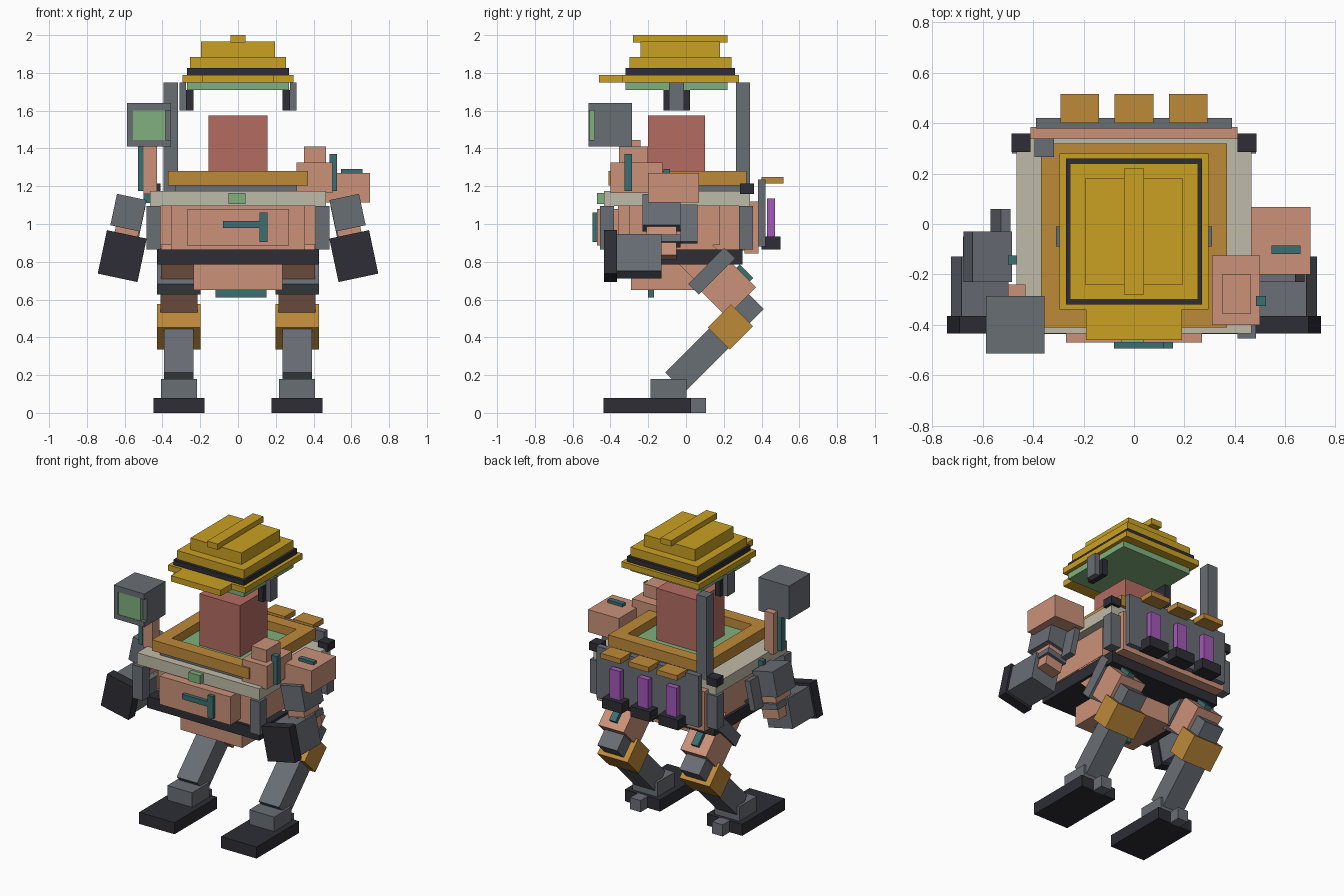
import bpy
import bmesh
from math import radians
from mathutils import Matrix, Vector

default_cube = bpy.data.objects.get("Cube")
if default_cube:
    bpy.data.objects.remove(default_cube, do_unlink=True)


def material(name, hex_code):
    """Make a flat material from a display colour."""
    values = [int(hex_code[i:i + 2], 16) / 255 for i in (0, 2, 4)]
    linear = [((v + 0.055) / 1.055) ** 2.4 for v in values] + [1]
    mat = bpy.data.materials.new(name)
    mat.use_nodes = True
    mat.diffuse_color = linear
    shader = next(n for n in mat.node_tree.nodes if n.type == "BSDF_PRINCIPLED")
    shader.inputs["Base Color"].default_value = linear
    return mat


GOLD = material("yellow gold", "CAA022")
ORANGE = material("orange brown", "BE8A3A")
DARK = material("dark charcoal", "2D2D35")
GREY = material("steel grey", "696E75")
BEIGE = material("pale beige", "C0BBA9")
GREEN = material("soft green", "80B07C")
RED = material("brick red", "B46C62")
TEAL = material("dark teal", "3C6E72")
PURPLE = material("bright purple", "A358B8")
SALMON = material("salmon", "CB927A")


def block(name, mat, centre, size, axis="X", angle=0):
    """Add a box by centre and size, turned about its own centre."""
    bm = bmesh.new()
    bmesh.ops.create_cube(bm, size=1)
    bmesh.ops.scale(bm, vec=Vector(size), verts=bm.verts)
    mesh = bpy.data.meshes.new(name)
    bm.to_mesh(mesh)
    bm.free()
    mesh.materials.append(mat)
    obj = bpy.data.objects.new(name, mesh)
    obj.matrix_world = Matrix.Translation(centre) @ Matrix.Rotation(radians(angle), 4, axis)
    bpy.context.collection.objects.link(obj)
    return obj


def box(name, mat, x, y, z):
    """Add an upright box from its ranges."""
    spans = (x, y, z)
    return block(name, mat, [(a + b) / 2 for a, b in spans], [b - a for a, b in spans])


def centred(name, mat, half_width, y, z):
    """Add an upright box that is symmetric left to right."""
    return box(name, mat, (-half_width, half_width), y, z)


def pair(name, mat, x, y, z):
    """Add an upright box and its mirror image."""
    box("left_" + name, mat, x, y, z)
    box("right_" + name, mat, (-x[1], -x[0]), y, z)


# Stepped hat with band, visor and side lugs
centred("hat_ridge", GOLD, 0.04, (-0.28, 0.22), (1.96, 2))
centred("hat_upper_tier", GOLD, 0.195, (-0.24, 0.18), (1.88, 1.965))
centred("hat_lower_tier", GOLD, 0.255, (-0.3, 0.24), (1.82, 1.885))
centred("hat_band", DARK, 0.27, (-0.32, 0.26), (1.79, 1.825))
centred("hat_brim", GOLD, 0.295, (-0.34, 0.28), (1.75, 1.79))
centred("hat_visor", GOLD, 0.19, (-0.46, -0.34), (1.75, 1.79))
centred("hat_underside", GREEN, 0.27, (-0.32, 0.22), (1.71, 1.75))
pair("hat_lug", DARK, (0.235, 0.275), (-0.12, 0.02), (1.6, 1.71))
pair("hat_lug_plate", GREY, (0.275, 0.31), (-0.09, -0.01), (1.6, 1.75))

# Head block standing in a framed cockpit
centred("head", RED, 0.155, (-0.2, 0.1), (1.2, 1.575))
centred("cockpit_base", GREY, 0.33, (-0.38, 0.3), (1.15, 1.205))
centred("cockpit_floor", GREEN, 0.3, (-0.34, 0.26), (1.2, 1.22))
pair("cockpit_side_rail", ORANGE, (0.28, 0.37), (-0.41, 0.32), (1.205, 1.28))
centred("cockpit_front_rail", ORANGE, 0.28, (-0.41, -0.32), (1.205, 1.28))
centred("cockpit_back_rail", ORANGE, 0.28, (0.235, 0.32), (1.205, 1.28))

# Torso
centred("deck", BEIGE, 0.467, (-0.435, 0.34), (1.095, 1.175))
box("front_badge", GREEN, (-0.05, 0.04), (-0.47, -0.43), (1.105, 1.165))
centred("torso", SALMON, 0.355, (-0.36, 0.32), (0.86, 1.1))
centred("front_panel", SALMON, 0.27, (-0.47, -0.35), (0.885, 1.08))
box("front_handle_bar", TEAL, (-0.08, 0.115), (-0.495, -0.465), (0.98, 1.015))
box("front_handle_grip", TEAL, (0.115, 0.155), (-0.495, -0.465), (0.905, 1.06))
pair("side_panel", SALMON, (0.35, 0.41), (-0.3, 0.18), (0.89, 1.095))
centred("back_panel", SALMON, 0.41, (0.31, 0.385), (0.845, 1.12))
centred("waist", DARK, 0.427, (-0.38, 0.3), (0.785, 0.865))
centred("pelvis", SALMON, 0.235, (-0.29, 0.1), (0.65, 0.785))
box("pelvis_bar", TEAL, (-0.12, 0.15), (-0.2, -0.17), (0.61, 0.65))
pair("front_post", GREY, (0.41, 0.485), (-0.455, -0.38), (0.865, 1.095))
pair("back_post", GREY, (0.41, 0.485), (0.28, 0.355), (0.865, 1.095))
pair("deck_clip", DARK, (0.41, 0.487), (0.285, 0.36), (1.16, 1.215))

# Back rack with three canisters
centred("rack_plate", GREY, 0.39, (0.38, 0.42), (0.88, 1.235))
for label, x in (("left", 0.215), ("middle", 0), ("right", -0.215)):
    box(label + "_rack_flap", ORANGE, (x - 0.077, x + 0.077), (0.4, 0.517), (1.215, 1.25))
    box(label + "_canister", PURPLE, (x - 0.04, x + 0.04), (0.43, 0.47), (0.93, 1.135))
    box(label + "_canister_tray", DARK, (x - 0.075, x + 0.075), (0.4, 0.5), (0.865, 0.935))

# Mast and viewer on the right side
box("mast", GREY, (-0.395, -0.318), (0.265, 0.34), (1.175, 1.75))
box("viewer_body", GREY, (-0.587, -0.355), (-0.485, -0.285), (1.41, 1.64))
box("viewer_top_lip", GREY, (-0.587, -0.355), (-0.515, -0.485), (1.6, 1.64))
box("viewer_bottom_lip", GREY, (-0.587, -0.355), (-0.515, -0.485), (1.41, 1.445))
box("viewer_side_lip", GREY, (-0.587, -0.555), (-0.515, -0.485), (1.445, 1.6))
box("viewer_screen", GREEN, (-0.555, -0.385), (-0.512, -0.485), (1.445, 1.6))
box("viewer_stand", SALMON, (-0.5, -0.43), (-0.32, -0.24), (1.16, 1.445))
box("viewer_stand_bar", TEAL, (-0.53, -0.5), (-0.325, -0.285), (1.175, 1.41))
box("deck_latch", TEAL, (-0.5, -0.467), (-0.16, -0.125), (1.11, 1.16))

# Equipment on the left side
box("turret", SALMON, (0.31, 0.5), (-0.4, -0.125), (1.165, 1.325))
box("turret_cap", SALMON, (0.35, 0.465), (-0.355, -0.2), (1.325, 1.41))
box("turret_bar", TEAL, (0.485, 0.525), (-0.325, -0.285), (1.175, 1.37))
box("shoulder_pack", SALMON, (0.465, 0.7), (-0.2, 0.068), (1.115, 1.27))
box("shoulder_pack_bar", TEAL, (0.545, 0.66), (-0.12, -0.085), (1.27, 1.29))

for name, side in (("left_", 1), ("right_", -1)):
    # Arm, leaning outward towards the hand
    def arm(part, mat, centre, size):
        x, y, z = centre
        block(name + part, mat, (side * x, y, z), size, "Y", -12 * side)

    arm("upper_arm", GREY, (0.58, -0.13, 1.06), (0.16, 0.2, 0.17))
    arm("shoulder_plate", GREY, (0.53, 0.015, 1), (0.04, 0.09, 0.2))
    arm("elbow", SALMON, (0.595, -0.13, 0.93), (0.125, 0.16, 0.22))
    arm("elbow_band", GREY, (0.6, -0.13, 0.91), (0.15, 0.2, 0.04))
    arm("forearm", GREY, (0.612, -0.25, 0.83), (0.19, 0.24, 0.2))
    arm("hand_plate", DARK, (0.613, -0.4, 0.83), (0.215, 0.07, 0.235))

    # Bent leg
    def leg(part, mat, y, z, size, angle):
        block(name + part, mat, (side * 0.313, y, z), size, "X", angle)

    leg("hip", SALMON, 0.06, 0.83, (0.19, 0.2, 0.24), 45)
    leg("thigh_band", GREY, 0.135, 0.75, (0.23, 0.27, 0.08), 45)
    leg("thigh", SALMON, 0.225, 0.655, (0.195, 0.22, 0.19), 45)
    leg("thigh_bar", TEAL, 0.31, 0.74, (0.05, 0.03, 0.1), 45)
    leg("knee_joint", GREY, 0.33, 0.55, (0.15, 0.115, 0.115), 45)
    leg("knee", ORANGE, 0.235, 0.455, (0.23, 0.165, 0.175), -45)
    leg("shin", GREY, 0.09, 0.31, (0.157, 0.145, 0.42), -45)
    leg("ankle", GREY, -0.093, 0.13, (0.19, 0.19, 0.1), 0)
    leg("foot", DARK, -0.205, 0.04, (0.27, 0.465, 0.08), 0)
    leg("heel", GREY, 0.065, 0.04, (0.08, 0.08, 0.08), 0)
